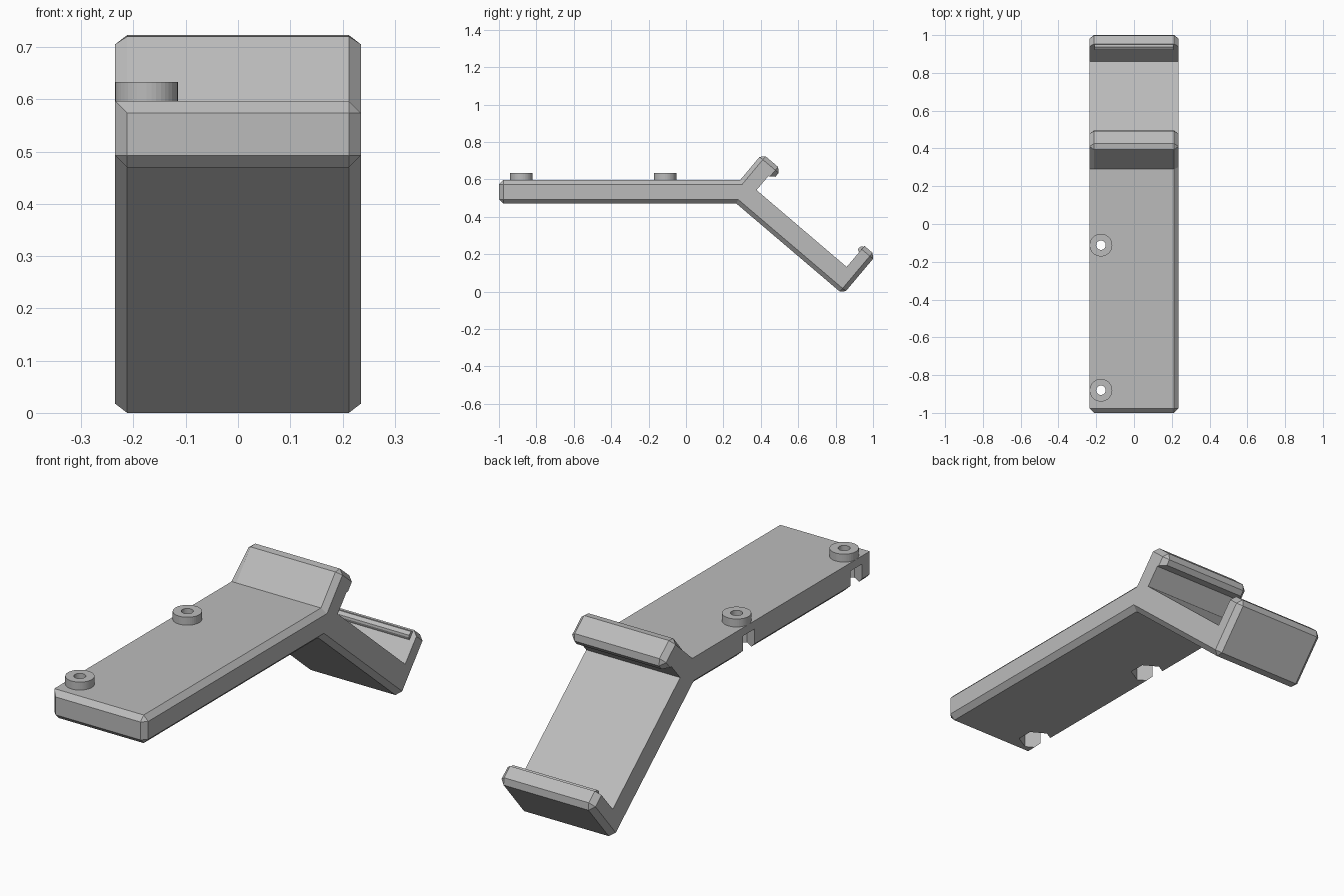
import bpy, bmesh, math
from mathutils import Vector

if "Cube" in bpy.data.objects:
    bpy.data.objects.remove(bpy.data.objects["Cube"])

grey = bpy.data.materials.new("plain grey")
grey.diffuse_color = (0.5, 0.5, 0.5, 1)
grey.use_nodes = True
grey.node_tree.nodes["Principled BSDF"].inputs["Base Color"].default_value = grey.diffuse_color

HALF = 0.235      # half width of the bracket
CHAMFER = 0.023
BOSS_X, BOSS_YS = -0.175, (-0.88, -0.112)


def add_prism(bm, points, direction):
    """Closed prism from a loop of 3D points swept along a vector."""
    face = bm.faces.new([bm.verts.new(p) for p in points])
    res = bmesh.ops.extrude_face_region(bm, geom=[face])
    moved = [v for v in res["geom"] if isinstance(v, bmesh.types.BMVert)]
    bmesh.ops.translate(bm, verts=moved, vec=direction)


def finish(bm, name):
    bmesh.ops.recalc_face_normals(bm, faces=bm.faces[:])
    mesh = bpy.data.meshes.new(name)
    bm.to_mesh(mesh)
    bm.free()
    ob = bpy.data.objects.new(name, mesh)
    bpy.context.collection.objects.link(ob)
    mesh.materials.append(grey)
    return ob


def posts(name, radius, sides, z0, z1):
    """One upright prism at each screw position."""
    bm = bmesh.new()
    for y in BOSS_YS:
        ring = [(BOSS_X + radius * math.sin(k * math.tau / sides),
                 y + radius * math.cos(k * math.tau / sides), z0) for k in range(sides)]
        add_prism(bm, ring, (0, 0, z1 - z0))
    return finish(bm, name)


def cut(ob, cutter):
    mod = ob.modifiers.new("cut", 'BOOLEAN')
    mod.operation, mod.solver, mod.object = 'DIFFERENCE', 'EXACT', cutter
    cutter.hide_render = True
    cutter.hide_viewport = True


# Bracket body: side profile (y, z), plate + sloped arm + foot + hook
profile = [(-1, .47), (.27, .47), (.84, -.015), (1.015, .193), (.954, .244),
           (.859, .132), (.377, .543), (.44, .617), (.478, .614), (.51, .652),
           (.408, .738), (.29, .597), (-1, .597)]
bm = bmesh.new()
add_prism(bm, [(-HALF, y, z) for y, z in profile], (2 * HALF, 0, 0))
bmesh.ops.recalc_face_normals(bm, faces=bm.faces[:])


def index_of(v):
    return min(range(len(profile)),
               key=lambda i: (v.co.y - profile[i][0]) ** 2 + (v.co.z - profile[i][1]) ** 2)


# Chamfer the outer edges; the plate's top edge by the bosses stays sharp
outer_runs = {0, 1, 2, 3, 8, 9, 10, 12}
outer_corners = {0, 2, 3, 9, 10, 12}
picked = []
for e in bm.edges:
    i, j = sorted(index_of(v) for v in e.verts)
    if i == j:
        ok = i in outer_corners
    else:
        run = 12 if (i, j) == (0, 12) else i
        ok = run in outer_runs or (run == 11 and e.verts[0].co.x > 0)
    if ok:
        picked.append(e)
bmesh.ops.bevel(bm, geom=picked, offset=CHAMFER, offset_type='OFFSET',
                segments=1, affect='EDGES', clamp_overlap=True)
body = finish(bm, "bracket_body")

# Small catch ridge inside the foot tip
tip, d, n = Vector((.954, .244)), Vector((.766, -.643)), Vector((.643, .766))
ridge = [tip - d * a + n * b for a, b in
         ((-.02, -.006), (0, -.006), (.012, -.012), (.017, -.03), (.012, -.038),
          (0, -.045), (-.02, -.045))]
bm = bmesh.new()
add_prism(bm, [(-.21, p.x, p.y) for p in ridge], (.42, 0, 0))
finish(bm, "catch_ridge")

# Screw bosses, with holes through and hexagonal nut pockets below
bosses = posts("screw_bosses", .06, 40, .597, .633)
holes = posts("hole_cutter", .025, 32, .3, .8)
pockets = posts("nut_pocket_cutter", .075, 6, .4, .56)
cut(body, pockets)
cut(body, holes)
cut(bosses, holes)
